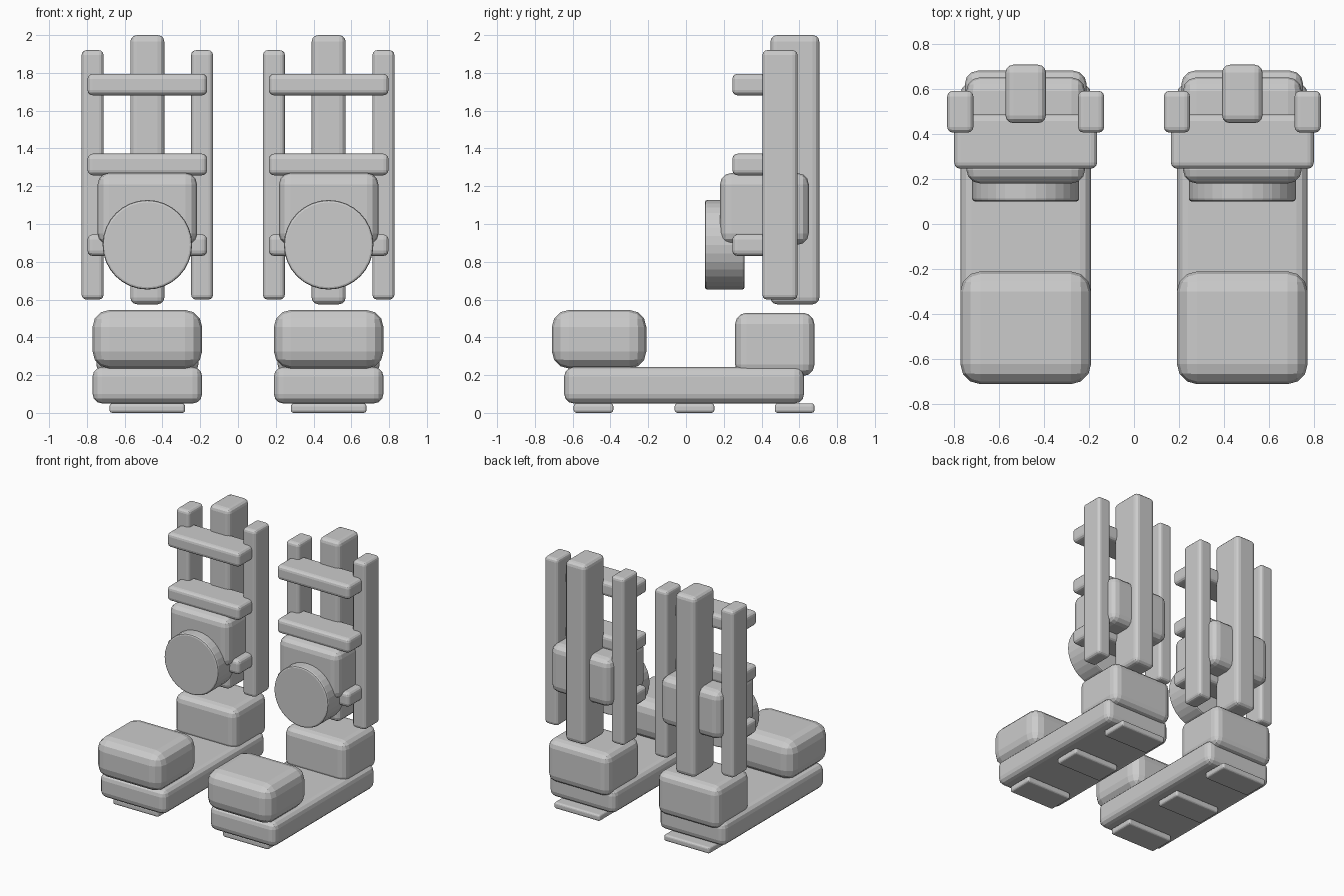
import bpy, bmesh
from mathutils import Matrix

if "Cube" in bpy.data.objects:
    bpy.data.objects.remove(bpy.data.objects["Cube"])

grey = bpy.data.materials.new("light_grey")
grey.diffuse_color = (0.6, 0.6, 0.6, 1)
grey.use_nodes = True
grey.node_tree.nodes["Principled BSDF"].inputs["Base Color"].default_value = grey.diffuse_color


def finish(name, bm, loc, bevel, segments=3, angle=0.6):
    mesh = bpy.data.meshes.new(name)
    bm.to_mesh(mesh)
    bm.free()
    mesh.materials.append(grey)
    obj = bpy.data.objects.new(name, mesh)
    obj.location = loc
    bpy.context.collection.objects.link(obj)
    mod = obj.modifiers.new("rounded_edges", 'BEVEL')
    mod.width = bevel
    mod.segments = segments
    mod.limit_method = 'ANGLE'
    mod.angle_limit = angle
    return obj


def block(name, x, half_width, y, z, bevel):
    """Rounded block from centre x, half width and (min, max) in y and z."""
    bm = bmesh.new()
    size = (half_width * 2, y[1] - y[0], z[1] - z[0], 1)
    bmesh.ops.create_cube(bm, size=1, matrix=Matrix.Diagonal(size))
    return finish(name, bm, (x, sum(y) / 2, sum(z) / 2), bevel)


def disc(name, x, z, radius, y):
    """Round plate facing the front."""
    bm = bmesh.new()
    bmesh.ops.create_cone(bm, cap_ends=True, segments=32, radius1=radius,
                          radius2=radius, depth=y[1] - y[0],
                          matrix=Matrix.Rotation(1.5707963, 4, 'X'))
    return finish(name, bm, (x, sum(y) / 2, z), 0.012, 2)


for side, cx in (("left", -0.48), ("right", 0.48)):
    # Foot: sole, toe cap, heel and treads
    block(side + "_sole", cx, 0.29, (-0.645, 0.625), (0.05, 0.243), 0.05)
    block(side + "_toe_cap", cx, 0.29, (-0.71, -0.21), (0.235, 0.545), 0.09)
    block(side + "_heel", cx, 0.27, (0.26, 0.68), (0.195, 0.53), 0.06)
    for i, y in enumerate((-0.49, 0.045, 0.575)):
        block(f"{side}_tread_{i}", cx, 0.2, (y - 0.105, y + 0.105),
              (0.0, 0.05), 0.015)

    # Knee housing and round plate
    block(side + "_knee_housing", cx, 0.263, (0.18, 0.65), (0.89, 1.27), 0.06)
    disc(side + "_knee_disc", cx, 0.89, 0.237, (0.1, 0.31))

    # Rear post, flanking rails and cross straps
    block(side + "_post", cx, 0.09, (0.447, 0.706), (0.575, 2.0), 0.035)
    for part, dx in (("inner", 0.29), ("outer", -0.29)):
        block(f"{side}_{part}_rail", cx + dx, 0.058, (0.405, 0.59),
              (0.6, 1.92), 0.025)
    for i, z in enumerate((0.888, 1.315, 1.738)):
        block(f"{side}_strap_{i}", cx, 0.317, (0.245, 0.485),
              (z - 0.057, z + 0.057), 0.028)
